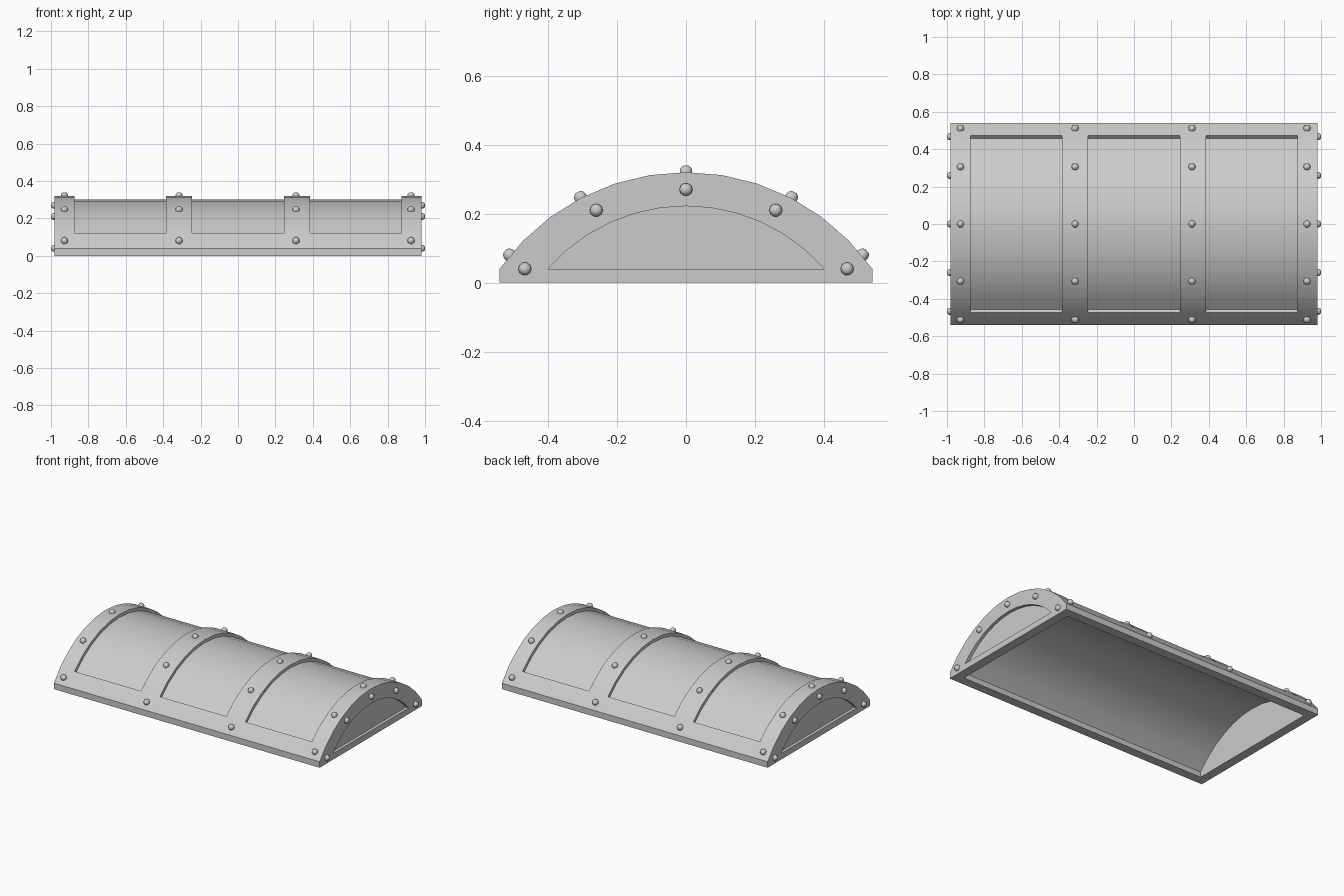
import bpy, bmesh, math
from mathutils import Vector, Matrix

if "Cube" in bpy.data.objects:
    bpy.data.objects.remove(bpy.data.objects["Cube"])

SEG = 12
XS = [-.98, -.875, -.385, -.245, .245, .385, .875, .98]


def arc(half, z0, top):
    """Circular arc in the YZ plane from -half to +half; returns points, centre, radius."""
    s = top - z0
    r = (half * half + s * s) / (2 * s)
    c = top - r
    a = math.asin(half / r)
    ts = [-a + 2 * a * i / SEG for i in range(SEG + 1)]
    return [(r * math.sin(t), c + r * math.cos(t)) for t in ts], c, r


def finish(bm, name, angle):
    bmesh.ops.recalc_face_normals(bm, faces=bm.faces[:])
    me = bpy.data.meshes.new(name)
    bm.to_mesh(me)
    bm.free()
    ob = bpy.data.objects.new(name, me)
    bpy.context.collection.objects.link(ob)
    bpy.ops.object.select_all(action='DESELECT')
    ob.select_set(True)
    bpy.context.view_layer.objects.active = ob
    bpy.ops.object.shade_smooth_by_angle(angle=math.radians(angle))
    return ob


outer_arc, CZ, R = arc(.54, .04, .32)
outer = [(-.54, 0)] + outer_arc + [(.54, 0)]
recess = arc(.40, .04, .222)[0]
inner = [(-.48, 0)] + arc(.48, .035, .26)[0] + [(.48, 0)]

bm = bmesh.new()


def ring(pts, x):
    return [bm.verts.new((x, y, z)) for y, z in pts]


def bridge(a, b, closed=False):
    n = len(a)
    return [bm.faces.new((a[i], a[(i + 1) % n], b[(i + 1) % n], b[i]))
            for i in range(n if closed else n - 1)]


# outer curved shell, remembering the three panel areas
cols = [ring(outer, x) for x in XS]
panels = []
for k in range(len(XS) - 1):
    faces = bridge(cols[k], cols[k + 1])
    if k in (1, 3, 5):
        panels += faces[2:-2]

# hollow underside
cav = [ring(inner, x) for x in (-.92, .92)]
bridge(*cav)
for c in cav:
    bm.faces.new(c)

# bottom rim
for i in (0, -1):
    bm.faces.new([c[i] for c in cols] + [cav[1][i], cav[0][i]])
for c, v in ((cols[0], cav[0]), (cols[-1], cav[1])):
    bm.faces.new((c[0], c[-1], v[-1], v[0]))

# end walls with a sunken half-moon panel
for c, s in ((cols[0], -1), (cols[-1], 1)):
    a, b = ring(recess, s * .98), ring(recess, s * .96)
    bridge(c[1:-1], a)
    bm.faces.new((c[0], c[1], a[0]))
    bm.faces.new((c[-1], c[-2], a[-1]))
    bm.faces.new((c[0], a[0], a[-1], c[-1]))
    bridge(a, b, True)
    bm.faces.new(b)

# sink the three curved panels
bmesh.ops.recalc_face_normals(bm, faces=bm.faces[:])
res = bmesh.ops.extrude_face_region(bm, geom=panels)
left = [f for f in panels if f.is_valid]
if left:
    bmesh.ops.delete(bm, geom=left, context='FACES')
for v in res['geom']:
    if isinstance(v, bmesh.types.BMVert):
        d = Vector((0, v.co.y, v.co.z - CZ)).normalized()
        v.co -= d * .02
finish(bm, "chest_lid", 30)

# domed rivets
bm = bmesh.new()


def rivet(pos, normal):
    rot = Vector(normal).to_track_quat('Z', 'Y').to_matrix().to_4x4()
    m = Matrix.Translation(pos) @ rot
    prof = [(.019, -.006), (.019, .006), (.015, .014), (.008, .019)]
    rings = [[bm.verts.new(m @ Vector((r * math.cos(j * math.pi / 5),
                                       r * math.sin(j * math.pi / 5), h)))
              for j in range(10)] for r, h in prof]
    for p, q in zip(rings, rings[1:]):
        bridge(p, q, True)
    bm.faces.new(rings[0])
    bm.faces.new(rings[-1])


for x in (-.928, -.315, .31, .925):
    for y in (-.51, -.305, 0, .305, .51):
        t = math.asin(y / R)
        n = Vector((0, math.sin(t), math.cos(t)))
        rivet(Vector((x, 0, CZ)) + n * R, n)
for s in (-1, 1):
    for y, z in ((-.467, .04), (-.26, .21), (0, .27), (.26, .21), (.467, .04)):
        rivet(Vector((s * .981, y, z)), (s, 0, 0))
finish(bm, "rivets", 40)
